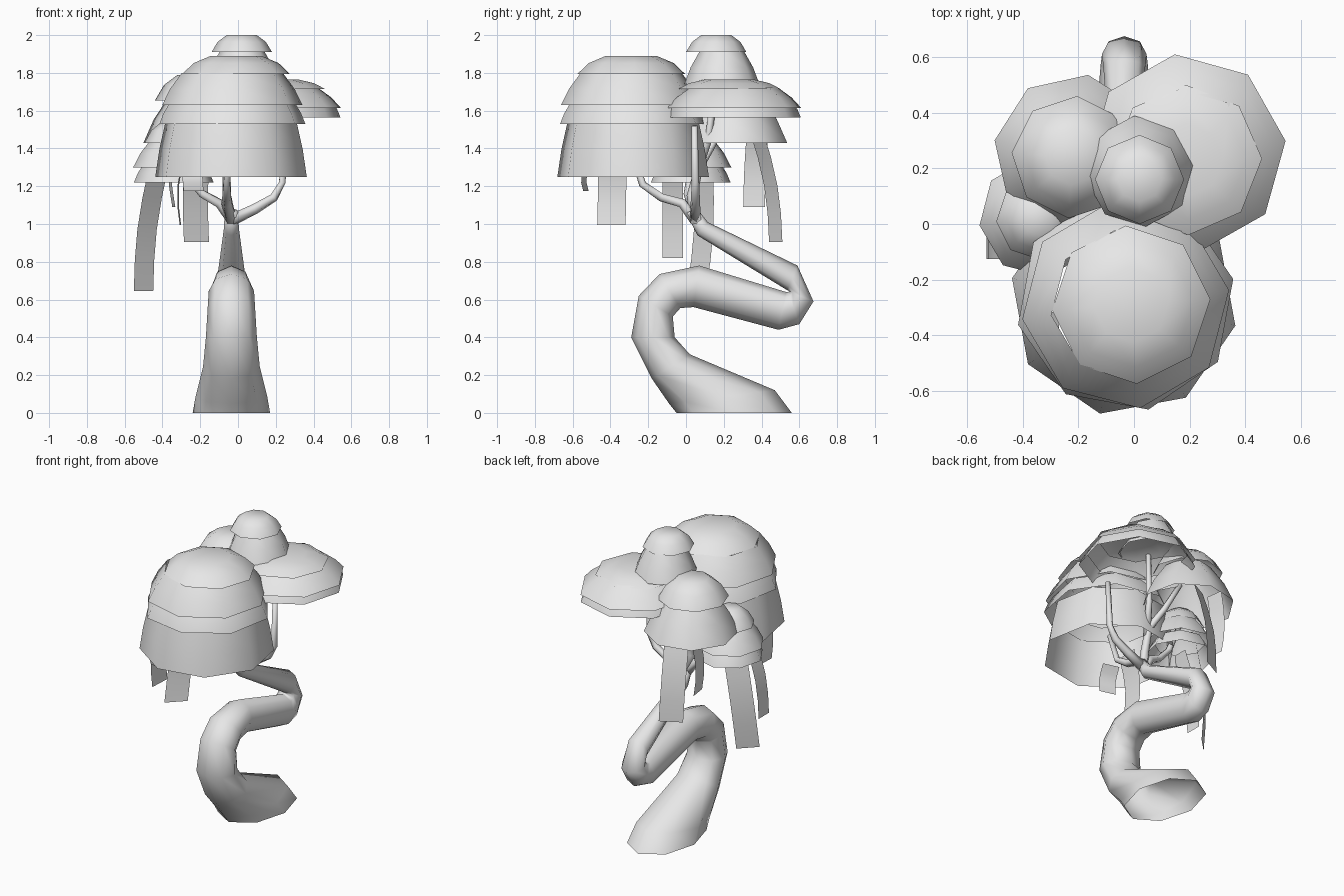
import bpy
import bmesh
from math import sin, cos, pi, radians
from mathutils import Vector

cube = bpy.data.objects.get("Cube")
if cube:
    bpy.data.objects.remove(cube, do_unlink=True)

grey = bpy.data.materials.new("plain_grey")
grey.use_nodes = True
grey.diffuse_color = (0.8, 0.8, 0.8, 1)
grey.node_tree.nodes["Principled BSDF"].inputs["Base Color"].default_value = (0.8, 0.8, 0.8, 1)


def loft(bm, rings, closed=True, cap_start=False, cap_end=False):
    """Skin a list of equal-length point rings."""
    rows = [[bm.verts.new(p) for p in ring] for ring in rings]
    count = len(rows[0])
    for low, high in zip(rows, rows[1:]):
        for i in range(count if closed else count - 1):
            j = (i + 1) % count
            bm.faces.new((low[i], low[j], high[j], high[i])).smooth = True
    if cap_start:
        bm.faces.new(rows[0]).smooth = True
    if cap_end:
        bm.faces.new(rows[-1]).smooth = True


def finish(bm, name):
    bmesh.ops.recalc_face_normals(bm, faces=bm.faces)
    mesh = bpy.data.meshes.new(name)
    bm.to_mesh(mesh)
    bm.free()
    mesh.materials.append(grey)
    obj = bpy.data.objects.new(name, mesh)
    bpy.context.scene.collection.objects.link(obj)


def trunk(sections, centre_x, sides=8):
    """Each section: two opposite side points (y, z) and a half width in x."""
    bm = bmesh.new()
    rings = []
    for y1, z1, y2, z2, width in sections:
        a, b = Vector((centre_x, y1, z1)), Vector((centre_x, y2, z2))
        mid, half = (a + b) / 2, (b - a) / 2
        rings.append([mid + half * cos(t) + Vector((width * sin(t), 0, 0))
                      for t in (2 * pi * i / sides for i in range(sides))])
    loft(bm, rings, cap_end=True)
    finish(bm, "trunk")


def branch(name, points, r_start, r_end, sides=6):
    bm = bmesh.new()
    pts = [Vector(p) for p in points]
    rings = []
    for k, p in enumerate(pts):
        along = (pts[min(k + 1, len(pts) - 1)] - pts[max(k - 1, 0)]).normalized()
        u = along.cross(Vector((0.5, -0.8, 0.1))).normalized()
        v = along.cross(u)
        r = r_start + (r_end - r_start) * k / (len(pts) - 1)
        rings.append([p + r * (u * cos(t) + v * sin(t))
                      for t in (2 * pi * i / sides for i in range(sides))])
    loft(bm, rings, cap_start=True, cap_end=True)
    finish(bm, name)


def canopy(name, tiers, sides=8):
    """Stacked open skirts; each tier: centre x, y, turn, top radius, top z, bottom radius, bottom z."""
    bm = bmesh.new()
    for k, (x, y, turn, r1, z1, r2, z2) in enumerate(tiers):
        mid = (r1 + (r2 - r1) * 0.6, z1 + (z2 - z1) * (0.4 if k == 0 else 0.5))
        angles = [radians(turn) + 2 * pi * i / sides for i in range(sides)]
        rings = [[Vector((x + r * cos(t), y + r * sin(t), z)) for t in angles]
                 for r, z in ((r1, z1), mid, (r2, z2))]
        loft(bm, rings, cap_start=(k == 0))
    finish(bm, name)


def ribbon(name, top, bottom, facing, width=0.12, steps=4):
    """Hanging strip that bows outward in its facing direction (degrees)."""
    bm = bmesh.new()
    a, b = Vector(top), Vector(bottom)
    out = Vector((cos(radians(facing)), sin(radians(facing)), 0))
    side = Vector((-out.y, out.x, 0)) * width / 2
    rings = []
    for i in range(steps + 1):
        t = i / steps
        p = a.lerp(b, t) + out * 0.03 * sin(pi * t)
        rings.append([p - side, p + side])
    loft(bm, rings, closed=False)
    finish(bm, name)


# Winding trunk, from the ground up
trunk([(-0.05, 0, 0.56, 0, 0.205),
       (-0.09, 0.05, 0.47, 0.12, 0.19),
       (-0.18, 0.18, 0.02, 0.31, 0.15),
       (-0.29, 0.40, -0.06, 0.40, 0.135),
       (-0.25, 0.62, -0.07, 0.51, 0.125),
       (-0.14, 0.735, -0.03, 0.555, 0.12),
       (0.07, 0.78, 0.04, 0.56, 0.105),
       (0.53, 0.64, 0.49, 0.44, 0.09),
       (0.54, 0.64, 0.60, 0.47, 0.085),
       (0.545, 0.645, 0.675, 0.59, 0.08),
       (0.535, 0.65, 0.59, 0.78, 0.075),
       (0.06, 0.94, 0.115, 1.01, 0.04),
       (0.0, 1.06, 0.06, 1.08, 0.035)], -0.035)

# Branches
fork = (-0.035, 0.05, 1.02)
branch("left_branch", [fork, (0.09, 0.05, 1.08), (0.19, 0.05, 1.14),
                       (0.235, 0.05, 1.22), (0.245, 0.045, 1.52)], 0.032, 0.016)
branch("front_branch", [fork, (-0.06, -0.02, 1.11), (-0.06, -0.13, 1.14),
                        (-0.06, -0.23, 1.21), (-0.05, -0.29, 1.4)], 0.032, 0.016)
branch("right_branch", [fork, (-0.1, 0.03, 1.11), (-0.19, 0.01, 1.16),
                        (-0.26, 0.02, 1.24), (-0.33, 0.03, 1.42)], 0.03, 0.016)
branch("back_branch", [fork, (-0.06, 0.03, 1.15), (-0.06, 0.07, 1.3),
                       (-0.12, 0.14, 1.42), (-0.2, 0.2, 1.6)], 0.03, 0.016)
branch("top_branch", [(-0.06, 0.05, 1.25), (-0.02, 0.12, 1.45),
                      (0.02, 0.16, 1.8)], 0.024, 0.015)

# Foliage clusters
canopy("front_canopy",
       [(-0.01, -0.29, 4, 0.135, 1.89, 0.285, 1.795),
        (-0.03, -0.29, 8, 0.27, 1.80, 0.375, 1.63),
        (-0.03, -0.28, 12, 0.34, 1.64, 0.395, 1.53),
        (-0.037, -0.28, -12, 0.355, 1.54, 0.41, 1.25)])
canopy("top_canopy",
       [(0.02, 0.16, 0, 0.08, 2.0, 0.16, 1.91),
        (0.022, 0.19, 6, 0.115, 1.92, 0.2, 1.74)])
canopy("left_canopy",
       [(0.19, 0.23, 1, 0.13, 1.765, 0.27, 1.715),
        (0.19, 0.255, 7, 0.23, 1.725, 0.357, 1.615),
        (0.19, 0.255, 7, 0.31, 1.65, 0.355, 1.565)])
canopy("back_canopy",
       [(-0.22, 0.24, -4, 0.1, 1.79, 0.22, 1.655),
        (-0.215, 0.25, -10, 0.15, 1.68, 0.29, 1.43)])
canopy("right_canopy",
       [(-0.345, 0.02, 4, 0.06, 1.54, 0.15, 1.43),
        (-0.34, 0.025, 8, 0.12, 1.45, 0.217, 1.30),
        (-0.34, 0.025, 8, 0.16, 1.32, 0.213, 1.22)])

# Hanging strips
ribbon("front_strip", (-0.23, -0.49, 1.35), (-0.235, -0.53, 1.175), 255, 0.11)
ribbon("front_side_strip", (-0.27, -0.39, 1.4), (-0.305, -0.395, 0.995), 177, 0.15)
ribbon("side_strip", (-0.42, -0.07, 1.32), (-0.53, -0.07, 0.82), 180, 0.11)
ribbon("long_side_strip", (-0.42, 0.09, 1.3), (-0.5, 0.055, 0.645), 135, 0.145)
ribbon("back_side_strip", (-0.32, 0.38, 1.5), (-0.34, 0.36, 1.09), 188, 0.115)
ribbon("back_strip", (-0.2, 0.37, 1.5), (-0.22, 0.475, 0.905), 118, 0.15)
